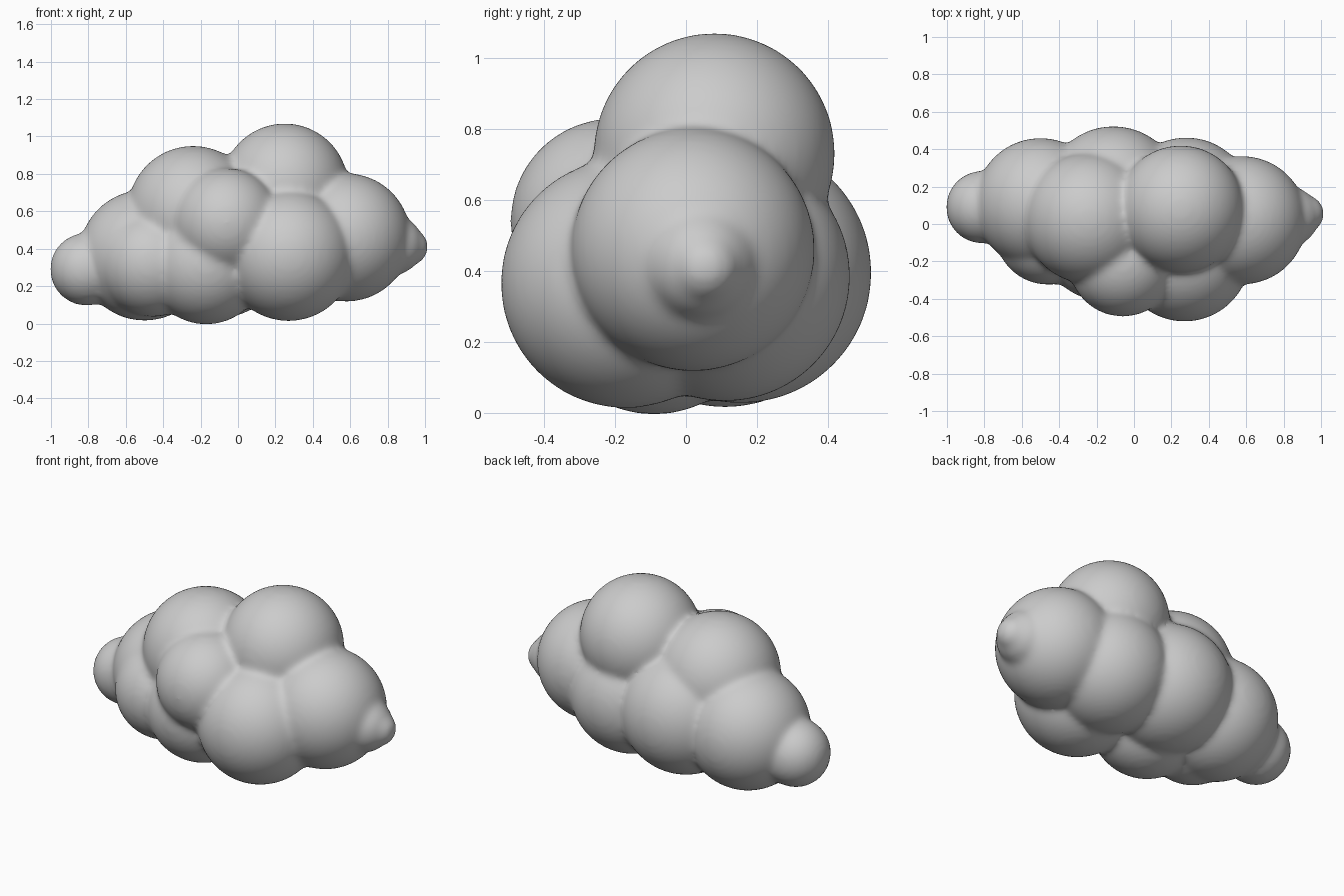
import bpy, bmesh
from mathutils import Matrix

if "Cube" in bpy.data.objects:
    bpy.data.objects.remove(bpy.data.objects["Cube"])

# Puffs of the cloud: x, y, z, radius
PUFFS = [
    (-0.810, 0.09, 0.29, 0.195),   # left end
    (-0.50, 0.11, 0.365, 0.35),    # left
    (-0.46, -0.04, 0.32, 0.285),   # left front
    (-0.24, 0.03, 0.60, 0.35),     # upper left
    (-0.06, -0.205, 0.54, 0.29),   # middle front
    (-0.11, 0.155, 0.395, 0.368),  # middle back
    (-0.17, -0.09, 0.315, 0.32),   # middle underside
    (0.27, -0.17, 0.365, 0.352),   # right front
    (0.28, 0.11, 0.385, 0.353),    # right back
    (0.25, 0.08, 0.73, 0.34),      # upper right
    (0.58, 0.02, 0.46, 0.343),     # right
    (0.83, 0.04, 0.42, 0.16),      # taper to the right tip
    (0.92, 0.055, 0.41, 0.098),    # right tip
]

bm = bmesh.new()
for x, y, z, r in PUFFS:
    bmesh.ops.create_icosphere(bm, subdivisions=5, radius=r,
                               matrix=Matrix.Translation((x, y, z)))
mesh = bpy.data.meshes.new("cloud")
bm.to_mesh(mesh)
bm.free()
cloud = bpy.data.objects.new("cloud", mesh)
bpy.context.collection.objects.link(cloud)

# Fuse the puffs into one skin and soften the creases
fuse = cloud.modifiers.new("fuse", 'REMESH')
fuse.mode = 'VOXEL'
fuse.voxel_size = 0.015
fuse.use_smooth_shade = True
soften = cloud.modifiers.new("soften", 'SMOOTH')
soften.factor = 0.5
soften.iterations = 22
